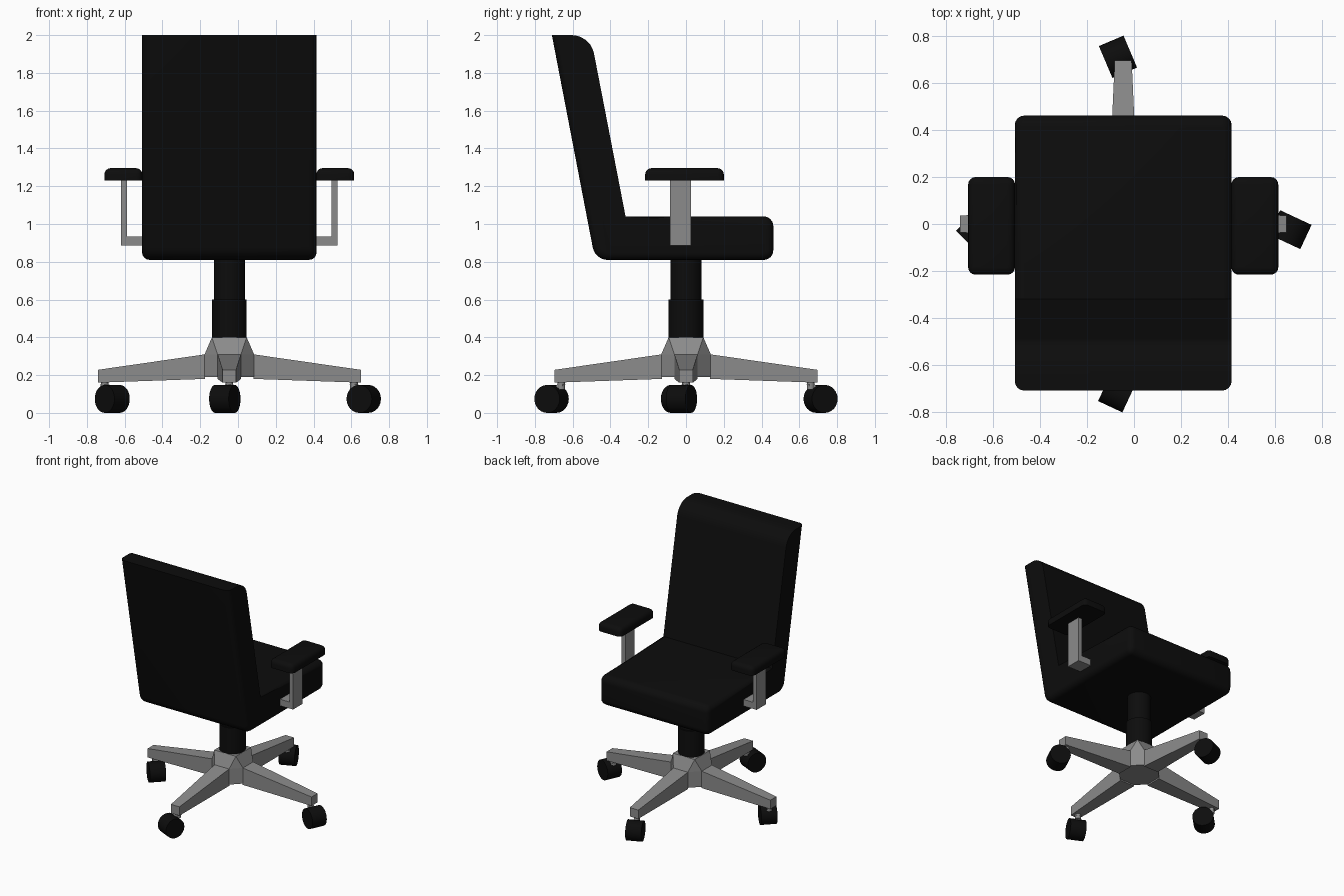
import bpy, bmesh, math
from mathutils import Vector, Matrix

if "Cube" in bpy.data.objects:
    bpy.data.objects.remove(bpy.data.objects["Cube"])

CX = -0.046  # the chair's own middle line


def material(name, v):
    m = bpy.data.materials.new(name)
    m.diffuse_color = (v, v, v, 1)
    m.use_nodes = True
    m.node_tree.nodes["Principled BSDF"].inputs["Base Color"].default_value = m.diffuse_color
    return m


BLACK = material("black", 0.0038)
GREY = material("grey", 0.26)


def finish(name, bm, mat, smooth=True):
    bmesh.ops.recalc_face_normals(bm, faces=bm.faces)
    me = bpy.data.meshes.new(name)
    bm.to_mesh(me)
    bm.free()
    me.materials.append(mat)
    if smooth:
        me.polygons.foreach_set("use_smooth", [True] * len(me.polygons))
        me.set_sharp_from_angle(angle=math.radians(35))
    ob = bpy.data.objects.new(name, me)
    bpy.context.collection.objects.link(ob)
    return ob


def hull(name, points, mat):
    bm = bmesh.new()
    for p in points:
        bm.verts.new(p)
    bmesh.ops.convex_hull(bm, input=bm.verts[:])
    bmesh.ops.dissolve_limit(bm, angle_limit=0.01, verts=bm.verts[:], edges=bm.edges[:])
    return finish(name, bm, mat, False)


def box(name, lo, hi, mat):
    return hull(name, [(x, y, z) for x in (lo[0], hi[0])
                       for y in (lo[1], hi[1]) for z in (lo[2], hi[2])], mat)


def cylinder(name, centre, r, h, mat, rot=Matrix(), seg=24):
    bm = bmesh.new()
    bmesh.ops.create_cone(bm, cap_ends=True, segments=seg, radius1=r, radius2=r,
                          depth=h, matrix=Matrix.Translation(centre) @ rot)
    return finish(name, bm, mat)


def rounded(corners, steps=6):
    out = []
    for i, (y, z, r) in enumerate(corners):
        p = Vector((y, z))
        if r == 0:
            out.append(p)
            continue
        u = (Vector(corners[i - 1][:2]) - p).normalized()
        v = (Vector(corners[(i + 1) % len(corners)][:2]) - p).normalized()
        half = math.acos(u.dot(v)) / 2
        t = r / math.tan(half)
        c = p + (u + v).normalized() * (r / math.sin(half))
        a, b = p + u * t - c, p + v * t - c
        for k in range(steps + 1):
            out.append(c + a.lerp(b, k / steps).normalized() * r)
    return out


# Seat and backrest: one L-shaped cushion profile pushed across x
profile = rounded([(-0.71, 2.0, 0), (-0.506, 2.0, 0.12), (-0.32, 1.04, 0),
                   (0.462, 1.04, 0.05), (0.462, 0.81, 0.05), (-0.481, 0.81, 0.08)])
bm = bmesh.new()
face = bm.faces.new([bm.verts.new((CX - 0.462, p.x, p.y)) for p in profile])
ext = bmesh.ops.extrude_face_region(bm, geom=[face], use_keep_orig=True)
bmesh.ops.translate(bm, vec=(0.924, 0, 0),
                    verts=[g for g in ext["geom"] if isinstance(g, bmesh.types.BMVert)])
bmesh.ops.recalc_face_normals(bm, faces=bm.faces)


def soft(e):
    a, b = (v.co for v in e.verts)
    if abs(a.x - b.x) > 0.01 or min(a.z, b.z) > 1.89:
        return False
    return not (max(a.z, b.z) > 1.5 and max(a.y, b.y) > -0.45)  # inner edge stays crisp


bmesh.ops.bevel(bm, geom=[e for e in bm.edges if soft(e)], offset=0.04, segments=4,
                profile=0.5, affect='EDGES', clamp_overlap=False)
finish("seat_and_backrest", bm, BLACK)

# Armrests: soft pad on an L-shaped bracket
for s, side in ((-1, "left"), (1, "right")):
    bm = bmesh.new()
    bmesh.ops.create_cube(bm, size=1, matrix=Matrix.Translation((CX + s * 0.561, -0.008, 1.263))
                          @ Matrix.Diagonal((0.2, 0.416, 0.065, 1)))
    bmesh.ops.bevel(bm, geom=[e for e in bm.edges if max(v.co.z for v in e.verts) > 1.27],
                    offset=0.032, segments=4, profile=0.5, affect='EDGES')
    finish(side + "_arm_pad", bm, BLACK)
    xo, xi, xs = (CX + s * d for d in (0.573, 0.541, 0.42))
    box(side + "_arm_post", (xo, -0.085, 0.885), (xi, 0.027, 1.235), GREY)
    box(side + "_arm_bracket", (xi, -0.085, 0.885), (xs, 0.027, 0.935), GREY)

# Gas column
cylinder("column_sleeve", (CX, 0, 0.49), 0.092, 0.22, BLACK, seg=32)
cylinder("column_piston", (CX, 0, 0.71), 0.082, 0.24, BLACK, seg=32)

# Hub: square top flaring to an octagon
pts = [(CX + a * 0.092, b * 0.092, 0.4) for a in (-1, 1) for b in (-1, 1)]
for a in (-1, 1):
    for b in (-1, 1):
        for z in (0.19, 0.31):
            pts += [(CX + a * 0.131, b * 0.062, z), (CX + a * 0.062, b * 0.131, z)]
hull("base_hub", pts, GREY)

# Four tapered legs, each with a swivelled caster
for name, turn, swivel in (("right", 0, -25), ("rear", 90, 113),
                           ("left", 180, -45), ("front", 270, 245)):
    rot = Matrix.Translation((CX, 0, 0)) @ Matrix.Rotation(math.radians(turn), 4, 'Z')
    leg = [(0.128, s * 0.062, z) for s in (-1, 1) for z in (0.18, 0.31)]
    leg += [(0.696, s * 0.036, z) for s in (-1, 1) for z in (0.16, 0.228)]
    hull(name + "_leg", [rot @ Vector(p) for p in leg], GREY)
    stem = rot @ Vector((0.66, 0, 0.15))
    cylinder(name + "_caster_stem", stem, 0.02, 0.05, GREY, seg=12)
    a = math.radians(swivel)
    d = Vector((math.cos(a), math.sin(a), 0))
    n = Vector((-d.y, d.x, 0))
    hub = Vector((stem.x, stem.y, 0.074)) + d * 0.057
    hull(name + "_caster_fork",
         [stem + n * s * 0.016 + d * k for s in (-1, 1) for k in (-0.018, 0.018)]
         + [hub + n * s * 0.016 + d * k for s in (-1, 1) for k in (-0.02, 0.02)], GREY)
    axis = Matrix.Rotation(a, 4, 'Z') @ Matrix.Rotation(math.pi / 2, 4, 'X')
    cylinder(name + "_caster_wheel", hub, 0.074, 0.114, BLACK, axis)
